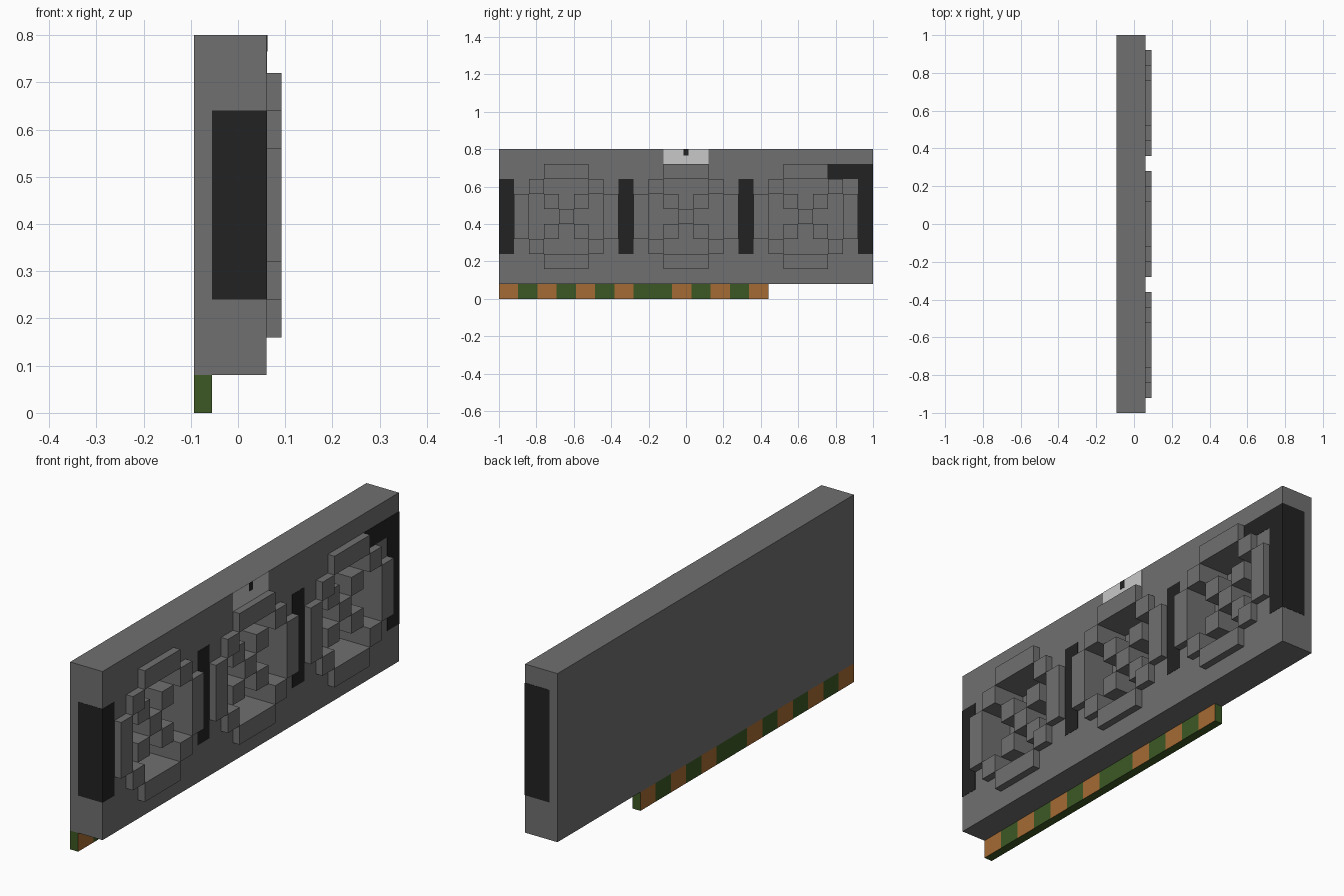
import bpy
import bmesh
from mathutils import Matrix, Vector

cube = bpy.data.objects.get("Cube")
if cube:
    bpy.data.objects.remove(cube, do_unlink=True)


def material(name, rgb):
    m = bpy.data.materials.new(name)
    m.use_nodes = True
    col = (*rgb, 1.0)
    m.diffuse_color = col
    bsdf = m.node_tree.nodes["Principled BSDF"]
    bsdf.inputs["Base Color"].default_value = col
    bsdf.inputs["Roughness"].default_value = 0.8
    return m


GREY = material("casing grey", (0.162, 0.162, 0.162))
BLACK = material("vent black", (0.016, 0.016, 0.016))
WHITE = material("badge light grey", (0.578, 0.578, 0.578))
GREEN = material("board green", (0.046, 0.098, 0.018))
COPPER = material("contact copper", (0.376, 0.147, 0.034))


def boxes(name, spans, *mats):
    """One object made of boxes, each given as ((x0, x1), (y0, y1), (z0, z1))."""
    bm = bmesh.new()
    for span in spans:
        centre = Vector([(a + b) / 2 for a, b in span])
        size = [b - a for a, b in span]
        bmesh.ops.create_cube(
            bm, size=1, matrix=Matrix.Translation(centre) @ Matrix.Diagonal((*size, 1)))
    me = bpy.data.meshes.new(name)
    bm.to_mesh(me)
    bm.free()
    for m in mats:
        me.materials.append(m)
    ob = bpy.data.objects.new(name, me)
    bpy.context.collection.objects.link(ob)
    return ob


# Main dimensions: U is the square module of the fan pattern
U = 0.08
BACK, FLOOR, FACE, RIM = -0.093, -0.055, 0.06, 0.092
FAN_Z = 0.44
FANS = {"front": -0.64, "middle": 0.0, "rear": 0.64}

casing = boxes("casing", [((BACK, FACE), (-1, 1), (0.08, 0.8))], GREY)


def cells(yc, x, c0, c1, r0, r1):
    """Box covering columns c0..c1 and rows r0..r1 of a fan's grid."""
    return (x, (yc + (c0 - 0.5) * U, yc + (c1 + 0.5) * U),
            (FAN_Z + (r0 - 0.5) * U, FAN_Z + (r1 + 0.5) * U))


def pocket_cutter(yc):
    """Stepped prism filling the inside of a fan ring."""
    quarter = [(2.5, 1.5), (1.5, 1.5), (1.5, 2.5)]
    loop = quarter + [(-a, b) for a, b in reversed(quarter)]
    loop += [(-a, -b) for a, b in loop]
    bm = bmesh.new()
    face = bm.faces.new([bm.verts.new((FLOOR, yc + a * U, FAN_Z + b * U)) for a, b in loop])
    top = bmesh.ops.extrude_face_region(bm, geom=[face])["geom"]
    bmesh.ops.translate(bm, vec=(0.2, 0, 0),
                        verts=[v for v in top if isinstance(v, bmesh.types.BMVert)])
    bmesh.ops.recalc_face_normals(bm, faces=bm.faces)
    me = bpy.data.meshes.new("pocket_cutter")
    bm.to_mesh(me)
    bm.free()
    me.materials.append(GREY)
    ob = bpy.data.objects.new("pocket_cutter", me)
    bpy.context.collection.objects.link(ob)
    ob.hide_render = True
    return ob


for label, yc in FANS.items():
    # Recess in the casing
    cutter = pocket_cutter(yc)
    mod = casing.modifiers.new("pocket", "BOOLEAN")
    mod.operation = "DIFFERENCE"
    mod.solver = "EXACT"
    mod.object = cutter
    bpy.context.view_layer.objects.active = casing
    bpy.ops.object.modifier_apply(modifier=mod.name)
    bpy.data.objects.remove(cutter, do_unlink=True)

    # Raised stepped ring
    x = (FACE, RIM)
    ring = []
    for s in (-1, 1):
        ring.append(cells(yc, x, -1, 1, 3 * s, 3 * s))
        ring.append(cells(yc, x, 3 * s, 3 * s, -1, 1))
        ring += [cells(yc, x, 2 * s, 2 * s, 2 * t, 2 * t) for t in (-1, 1)]
    boxes(label + "_fan_ring", ring, GREY)

    # Hub and four diagonal blades
    x = (FLOOR, FACE)
    spots = [(0, 0), (-1, -1), (-1, 1), (1, -1), (1, 1)]
    boxes(label + "_fan_blades", [cells(yc, x, c, c, r, r) for c, r in spots], GREY)

# Dark inlays on the fan side
T = 0.001
skin = (FACE - T, FACE + T)
boxes("side_vents", [
    (skin, (-1, -0.92), (0.24, 0.64)),
    (skin, (-0.36, -0.28), (0.24, 0.64)),
    (skin, (0.28, 0.36), (0.24, 0.64)),
    (skin, (0.92, 1), (0.24, 0.72)),
    (skin, (0.76, 0.92), (0.64, 0.72)),
], BLACK)

# Dark inlays on both ends
boxes("end_vents", [
    ((FLOOR, FACE + T), (-1 - T, -1 + T), (0.24, 0.64)),
    ((FLOOR, FACE + T), (1 - T, 1 + T), (0.24, 0.72)),
], BLACK)

# Light plate at the top edge with a small slot
boxes("badge_plate", [(skin, (-0.12, 0.12), (0.72, 0.8))], WHITE)
boxes("badge_slot", [((FACE, FACE + 2 * T), (-0.014, 0.014), (0.765, 0.8))], BLACK)

# Edge connector: one strip of segments, copper on its broad faces only
COPPER_SLOTS = {0, 2, 4, 6, 9, 11, 13}
STEP = 1.44 / 14
strip = boxes("edge_connector", [((BACK, FLOOR), (-1, 0.44), (0, 0.08))], GREEN, COPPER)
bm = bmesh.new()
bm.from_mesh(strip.data)
for i in range(1, 14):
    bmesh.ops.bisect_plane(bm, geom=bm.verts[:] + bm.edges[:] + bm.faces[:],
                           plane_co=(0, -1 + i * STEP, 0), plane_no=(0, 1, 0))
bm.normal_update()
for f in bm.faces:
    slot = int((f.calc_center_median().y + 1) / STEP)
    f.material_index = int(abs(f.normal.x) > 0.9 and slot in COPPER_SLOTS)
bm.to_mesh(strip.data)
bm.free()
